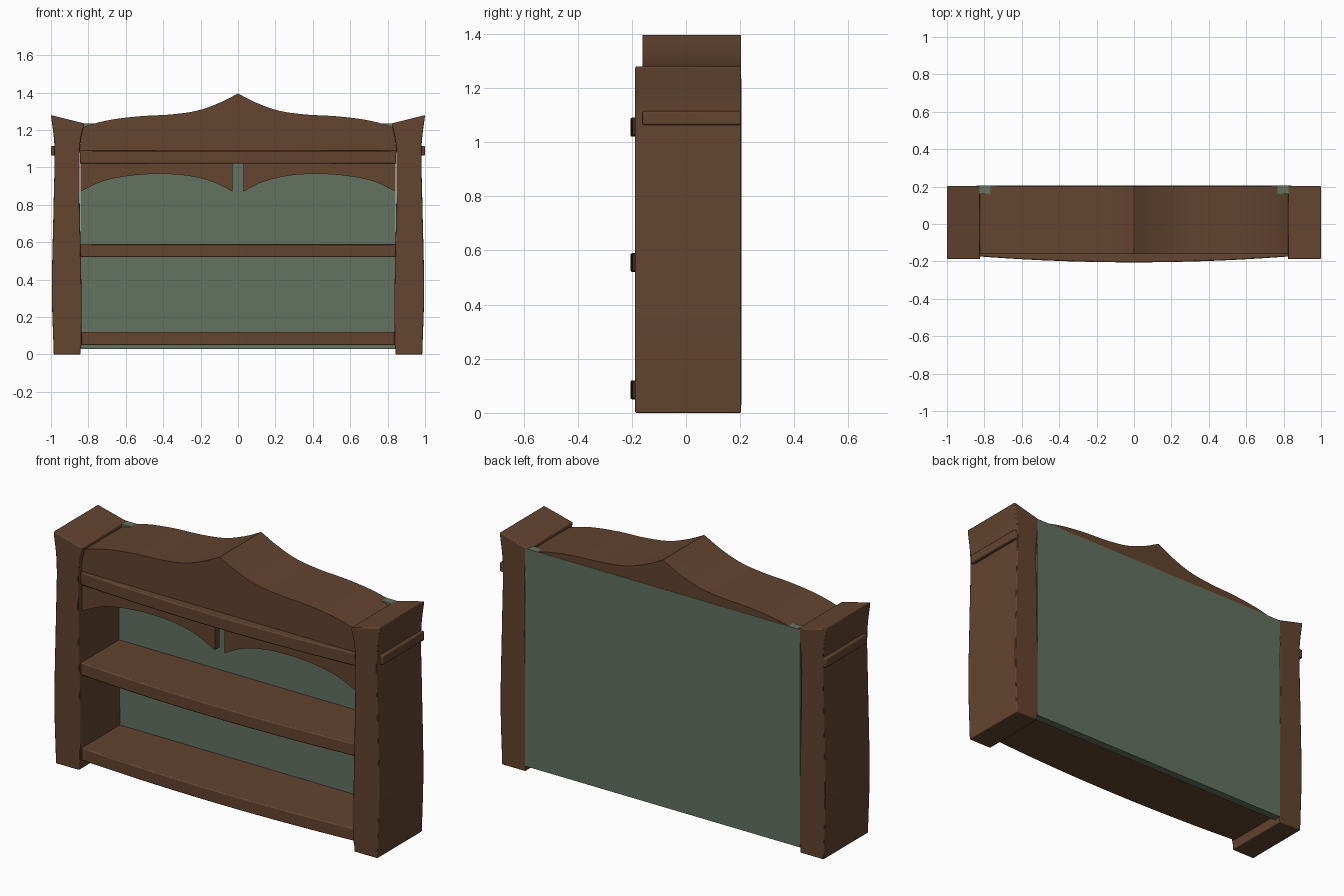
import bpy, bmesh
from mathutils import Vector

if "Cube" in bpy.data.objects:
    bpy.data.objects.remove(bpy.data.objects["Cube"])


def material(name, rgb):
    m = bpy.data.materials.new(name)
    m.diffuse_color = (*rgb, 1)
    m.use_nodes = True
    m.node_tree.nodes["Principled BSDF"].inputs["Base Color"].default_value = m.diffuse_color
    return m


WOOD = material("brown wood", (0.125, 0.058, 0.029))
GREEN = material("sage green", (0.125, 0.168, 0.120))


def smooth_curve(pts, n=6):
    """Catmull-Rom sampling through 2D points."""
    p = [Vector(a) for a in pts]
    p = [2 * p[0] - p[1]] + p + [2 * p[-1] - p[-2]]
    out = []
    for i in range(1, len(p) - 2):
        a, b, c, d = p[i - 1:i + 3]
        for k in range(n):
            t = k / n
            out.append(0.5 * (2 * b + (c - a) * t + (2 * a - 5 * b + 4 * c - d) * t * t
                              + (3 * b - a - 3 * c + d) * t ** 3))
    return [tuple(v) for v in out] + [tuple(pts[-1])]


def extrude(name, outline, lo, hi, axis, mat, bevel=0.0):
    """Extrude a closed outline along y (outline in xz) or z (outline in xy)."""
    bm = bmesh.new()
    put = (lambda a, b: (a, lo, b)) if axis == 'y' else (lambda a, b: (a, b, lo))
    face = bm.faces.new([bm.verts.new(put(a, b)) for a, b in outline])
    ext = bmesh.ops.extrude_face_region(bm, geom=[face])
    step = Vector((0, hi - lo, 0)) if axis == 'y' else Vector((0, 0, hi - lo))
    bmesh.ops.translate(bm, vec=step,
                        verts=[v for v in ext["geom"] if isinstance(v, bmesh.types.BMVert)])
    bmesh.ops.recalc_face_normals(bm, faces=bm.faces)
    me = bpy.data.meshes.new(name)
    bm.to_mesh(me)
    bm.free()
    me.materials.append(mat)
    ob = bpy.data.objects.new(name, me)
    bpy.context.collection.objects.link(ob)
    if bevel:
        mod = ob.modifiers.new("bevel", 'BEVEL')
        mod.width, mod.segments, mod.limit_method = bevel, 2, 'ANGLE'
    bpy.ops.object.select_all(action='DESELECT')
    ob.select_set(True)
    bpy.context.view_layer.objects.active = ob
    bpy.ops.object.shade_smooth_by_angle()
    return ob


def rect(x0, x1, b0, b1):
    return [(x0, b0), (x1, b0), (x1, b1), (x0, b1)]


# Shaped side posts, trim strips and arched valances, one per side
outer = smooth_curve([(0.985, 0), (0.995, 0.35), (0.986, 0.8), (0.981, 1.1), (1.0, 1.28)])
inner = smooth_curve([(0.822, 1.235), (0.846, 1.1), (0.846, 0.8), (0.838, 0.4), (0.835, 0.06)])
post = outer + inner + [(0.842, 0.03), (0.842, 0)]
arch = smooth_curve([(0.03, 0.872), (0.14, 0.925), (0.28, 0.957), (0.43, 0.965),
                     (0.58, 0.955), (0.72, 0.927), (0.842, 0.872)])
for s, side in ((-1, "left"), (1, "right")):
    flip = lambda pts: [(s * a, b) for a, b in pts]
    extrude(side + "_post", flip(post), -0.188, 0.204, 'y', WOOD, 0.005)
    extrude(side + "_trim_strip", flip(rect(0.96, 1.0, 1.063, 1.115)), -0.16, 0.203, 'y', WOOD, 0.006)
    extrude(side + "_valance", flip(arch + [(0.842, 1.03), (0.03, 1.03)]), -0.16, -0.12, 'y', WOOD)

# Shelves with a bowed front edge
N = 24
bow = [(-0.845 + 1.69 * i / N, -0.172 - 0.033 * (1 - (2 * i / N - 1) ** 2)) for i in range(N + 1)]
for name, z in (("bottom_shelf", 0.05), ("middle_shelf", 0.52), ("top_shelf", 1.02)):
    extrude(name, bow + [(0.845, 0.2), (-0.845, 0.2)], z, z + 0.07, 'z', WOOD, 0.006)

# Crown with a central peak
half = smooth_curve([(0, 1.395), (0.1, 1.345), (0.22, 1.303), (0.36, 1.283), (0.52, 1.274),
                     (0.66, 1.258), (0.76, 1.237), (0.835, 1.213)])
crown = [(-a, b) for a, b in reversed(half)] + half[1:]
extrude("crown", crown + [(0.848, 1.08), (-0.848, 1.08)], -0.16, 0.203, 'y', WOOD)

# Green back panel
extrude("back_panel", rect(-0.842, 0.842, 0.03, 1.235), 0.16, 0.205, 'y', GREEN)
